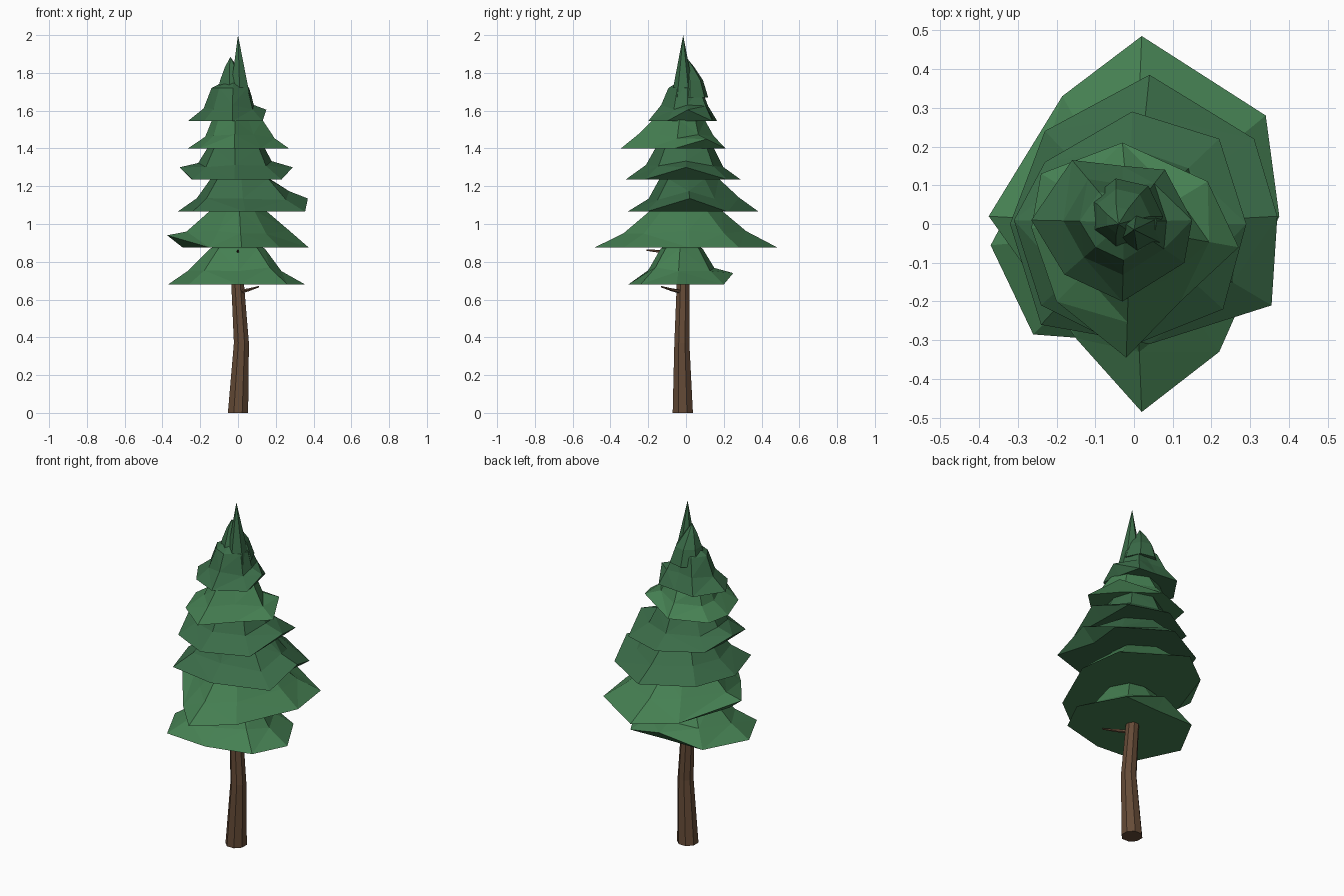
import bpy, bmesh, math, random
from mathutils import Vector

if "Cube" in bpy.data.objects:
    bpy.data.objects.remove(bpy.data.objects["Cube"])

random.seed(4)


def material(name, rgb):
    m = bpy.data.materials.new(name)
    m.diffuse_color = (*rgb, 1)
    m.use_nodes = True
    m.node_tree.nodes["Principled BSDF"].inputs["Base Color"].default_value = m.diffuse_color
    return m


LIGHT = material("light_needles", (0.06, 0.215, 0.085))
DARK = material("dark_needles", (0.043, 0.15, 0.065))
BARK = material("bark", (0.13, 0.07, 0.038))


def skin(name, rings, mat, tip=None):
    """Flat-shaded skin over rings of points, optionally closing in a tip."""
    bm = bmesh.new()
    vs = [[bm.verts.new(p) for p in r] for r in rings]
    n = len(vs[0])
    bm.faces.new(vs[0][::-1])
    for a, b in zip(vs, vs[1:]):
        for i in range(n):
            j = (i + 1) % n
            bm.faces.new((a[i], a[j], b[j], b[i]))
    if tip:
        t = bm.verts.new(tip)
        for i in range(n):
            bm.faces.new((vs[-1][i], vs[-1][(i + 1) % n], t))
    else:
        bm.faces.new(vs[-1])
    bmesh.ops.remove_doubles(bm, verts=bm.verts, dist=0.0005)
    bmesh.ops.triangulate(bm, faces=[f for f in bm.faces if len(f.verts) == 4])
    bmesh.ops.recalc_face_normals(bm, faces=bm.faces)
    me = bpy.data.meshes.new(name)
    bm.to_mesh(me)
    bm.free()
    me.materials.append(mat)
    ob = bpy.data.objects.new(name, me)
    bpy.context.collection.objects.link(ob)
    return ob


def limb(name, path, sides, mat, axis, tip=None):
    """Tapered limb through (x, y, z, radius) points, rings square to axis."""
    q = Vector(axis).to_track_quat('Z', 'Y')
    rings = []
    for x, y, z, r in path:
        rings.append([Vector((x, y, z)) + q @ Vector((r * math.cos(a), r * math.sin(a), 0))
                      for a in (math.tau * (i + 0.5) / sides for i in range(sides))])
    return skin(name, rings, mat, tip)


def tier(name, z0, z1, centre, rim, top_scale, mat):
    """Drooping skirt of branches; rim points are (x, y, lift)."""
    c = Vector((*centre, 0))
    h = z1 - z0
    base, edge, mid, top = [], [], [], []
    for x, y, lift in rim:
        d = Vector((x, y, 0)) - c
        base.append(c + d * (0.78 if lift > 0.03 else 1) + Vector((0, 0, z0)))
        edge.append(c + d + Vector((0, 0, z0 + lift)))
        k = 0.68 + random.uniform(-0.06, 0.06)
        mid.append(c + d * k + Vector((0, 0, z0 + max(h * 0.42, lift + 0.03)
                                       + random.uniform(-0.012, 0.012))))
        top.append(c + d * top_scale + Vector((0, 0, z1)))
    return skin(name, [base, edge, mid, top], mat, (c.x, c.y, z1 + 0.06))


# Trunk and broken twigs
limb("trunk", [(0, -0.017, 0, 0.058), (0.018, -0.022, 0.37, 0.043),
               (-0.003, -0.015, 0.7, 0.036), (0, 0, 1.5, 0.02)], 8, BARK, (0, 0, 1))
limb("lower_twig", [(0.01, -0.02, 0.64, 0.012), (0.06, -0.075, 0.652, 0.008),
                    (0.11, -0.13, 0.668, 0.004)], 5, BARK, (0.1, -0.11, 0.03))
limb("upper_twig", [(0, -0.02, 0.845, 0.012), (0, -0.14, 0.855, 0.008),
                    (0, -0.21, 0.862, 0.004)], 5, BARK, (0, -1, 0.08))

# Branch tiers, lowest first
tier("tier_1", 0.68, 0.87, (0, -0.02),
     [(0.355, -0.05, 0), (0.22, 0.2, 0), (0.0, 0.25, 0.06), (-0.24, 0.19, 0),
      (-0.37, -0.055, 0), (-0.26, -0.285, 0), (0, -0.305, 0), (0.26, -0.24, 0)], 0.4, LIGHT)
tier("tier_2", 0.875, 1.075, (0, 0),
     [(0.375, 0.02, 0), (0.34, 0.28, 0), (0.02, 0.485, 0), (-0.185, 0.33, 0),
      (-0.375, 0.02, 0.065), (-0.15, -0.295, 0), (0.02, -0.485, 0), (0.22, -0.33, 0)],
     0.38, LIGHT)
tier("tier_3", 1.065, 1.24, (0, 0),
     [(0.37, 0.02, 0.07), (0.31, 0.22, 0), (0.04, 0.385, 0), (-0.23, 0.24, 0),
      (-0.32, 0, 0), (-0.24, -0.26, 0), (0.04, -0.31, 0), (0.355, -0.21, 0)], 0.45, DARK)
tier("tier_4", 1.235, 1.405, (-0.01, 0),
     [(0.29, 0, 0.065), (0.22, 0.22, 0), (-0.005, 0.29, 0), (-0.23, 0.16, 0),
      (-0.31, 0.01, 0.065), (-0.24, -0.21, 0), (-0.02, -0.32, 0), (0.23, -0.22, 0)],
     0.5, DARK)
tier("tier_5", 1.4, 1.55, (-0.01, -0.01),
     [(0.27, -0.06, 0), (0.19, 0.11, 0.05), (-0.03, 0.21, 0), (-0.24, 0.13, 0),
      (-0.265, -0.01, 0), (-0.2, -0.2, 0), (-0.02, -0.345, 0), (0.12, -0.2, 0)], 0.5, LIGHT)
tier("tier_6", 1.545, 1.72, (-0.025, 0.005),
     [(0.15, 0.01, 0.06), (0.08, 0.14, 0), (-0.03, 0.15, 0), (-0.16, 0.165, 0),
      (-0.265, 0.01, 0), (-0.18, -0.13, 0), (-0.03, -0.2, 0), (0.13, -0.1, 0)], 0.48, DARK)

# Crown tuft and leading spike
limb("crown_tuft", [(-0.025, 0.02, 1.67, 0.1), (-0.03, 0.02, 1.76, 0.072),
                    (-0.038, 0.01, 1.83, 0.035)], 7, DARK, (0, 0, 1), (-0.04, 0.0, 1.885))
limb("leading_spike", [(0.01, -0.015, 1.66, 0.065), (0.006, -0.015, 1.8, 0.038)],
     6, DARK, (0, 0, 1), (0, -0.015, 2.0))
